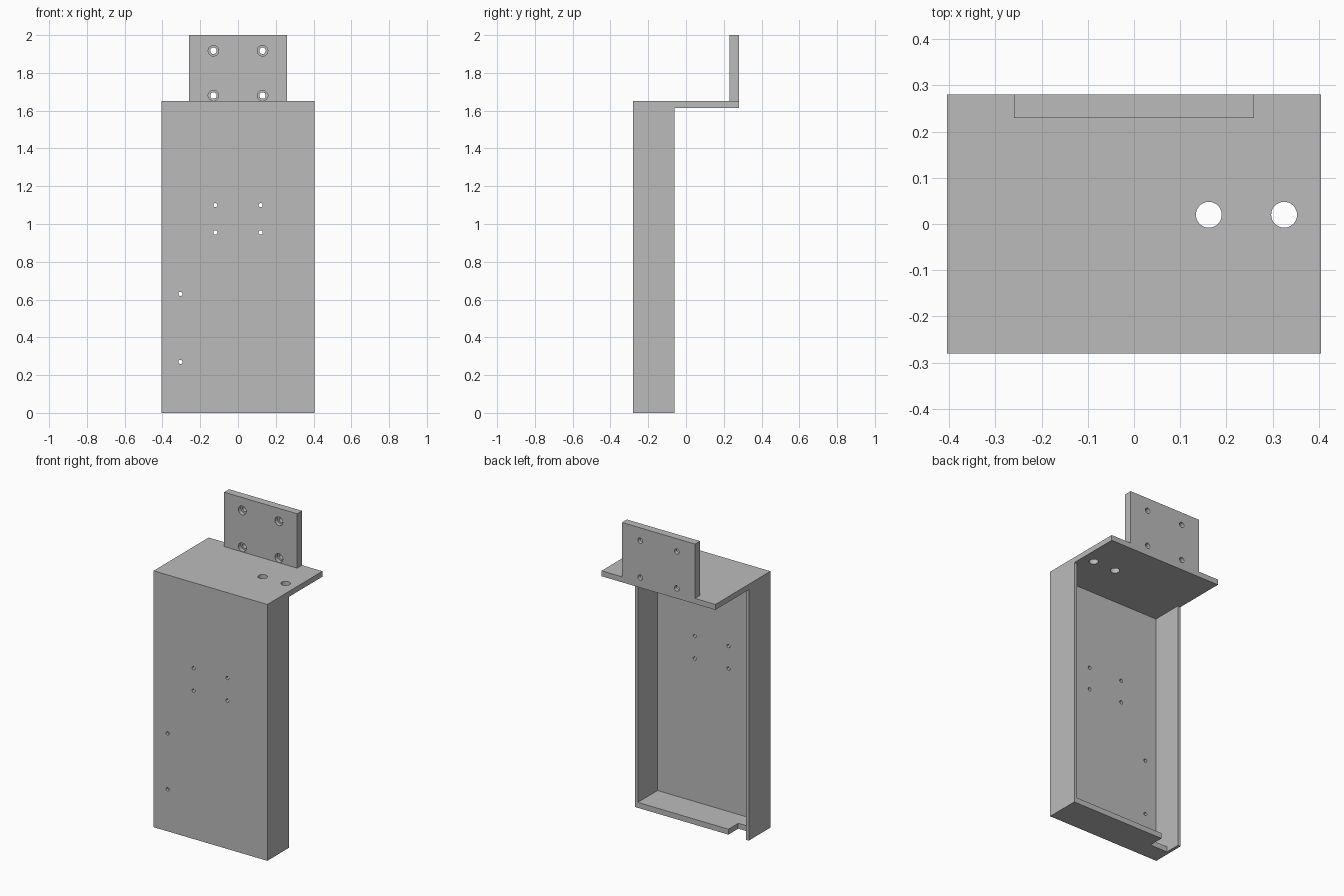
import bpy
import bmesh
from math import radians
from mathutils import Matrix, Vector

cube = bpy.data.objects.get("Cube")
if cube:
    bpy.data.objects.remove(cube, do_unlink=True)

grey = bpy.data.materials.new("plain grey")
grey.use_nodes = True
GREY = (0.5, 0.5, 0.5, 1)
grey.diffuse_color = GREY
grey.node_tree.nodes["Principled BSDF"].inputs["Base Color"].default_value = GREY


def add_object(name, bm):
    bmesh.ops.recalc_face_normals(bm, faces=bm.faces)
    mesh = bpy.data.meshes.new(name)
    bm.to_mesh(mesh)
    bm.free()
    mesh.materials.append(grey)
    obj = bpy.data.objects.new(name, mesh)
    bpy.context.collection.objects.link(obj)
    return obj


def box(name, low, high):
    low, high = Vector(low), Vector(high)
    bm = bmesh.new()
    matrix = Matrix.Translation((low + high) / 2) @ Matrix.Diagonal((*(high - low), 1))
    bmesh.ops.create_cube(bm, size=1, matrix=matrix)
    return add_object(name, bm)


def rod(centre, radius, length, axis):
    bm = bmesh.new()
    turn = Matrix.Rotation(radians(90), 4, "X") if axis == "Y" else Matrix()
    bmesh.ops.create_cone(bm, cap_ends=True, segments=32, radius1=radius, radius2=radius,
                          depth=length, matrix=Matrix.Translation(centre) @ turn)
    return add_object("hole_cutter", bm)


def cut(target, cutter):
    """Subtract the cutter, keep the result and discard the cutter."""
    cutter.hide_render = True
    mod = target.modifiers.new("cut", "BOOLEAN")
    mod.operation, mod.solver, mod.object = "DIFFERENCE", "EXACT", cutter
    bpy.context.view_layer.objects.active = target
    bpy.ops.object.modifier_apply(modifier=mod.name)
    bpy.data.objects.remove(cutter, do_unlink=True)


# Main dimensions
HALF_W, FRONT, BACK, REAR = 0.405, -0.28, -0.06, 0.28
TOP, SLAB, WALL = 1.65, 0.035, 0.02

# Casing with its overhanging shelf: an L profile extruded across the width
profile = [(FRONT, 0), (BACK, 0), (BACK, TOP - SLAB), (REAR, TOP - SLAB), (REAR, TOP), (FRONT, TOP)]
bm = bmesh.new()
side = bm.faces.new([bm.verts.new((-HALF_W, y, z)) for y, z in profile])
extruded = bmesh.ops.extrude_face_region(bm, geom=[side])
moved = [v for v in extruded["geom"] if isinstance(v, bmesh.types.BMVert)]
bmesh.ops.translate(bm, verts=moved, vec=(2 * HALF_W, 0, 0))
casing = add_object("casing_and_shelf", bm)

# Open rear cavity, and the cable notch in the floor
inner = HALF_W - WALL
cut(casing, box("cavity", (-inner, FRONT + WALL, SLAB), (inner, 0.1, TOP - SLAB)))
cut(casing, box("notch", (-inner, -0.16, -0.1), (-0.26, 0.1, 0.1)))

# Small holes through the front wall
front_holes = [(x, z) for x in (-0.12, 0.12) for z in (0.955, 1.10)]
front_holes += [(-0.305, z) for z in (0.27, 0.63)]
for x, z in front_holes:
    cut(casing, rod((x, FRONT, z), 0.011, 0.1, "Y"))

# Two holes through the shelf
for x in (0.162, 0.325):
    cut(casing, rod((x, 0.02, TOP), 0.028, 0.2, "Z"))

# Upright mounting plate with counterbored screw holes
plate = box("mounting_plate", (-0.26, 0.23, TOP), (0.26, REAR, 2))
for x in (-0.13, 0.13):
    for z in (1.68, 1.917):
        cut(plate, rod((x, 0.25, z), 0.017, 0.2, "Y"))
        cut(plate, rod((x, 0.23, z), 0.028, 0.05, "Y"))

# Smooth hole walls, crisp edges
for obj in (casing, plate):
    bpy.ops.object.select_all(action="DESELECT")
    obj.select_set(True)
    bpy.context.view_layer.objects.active = obj
    bpy.ops.object.shade_smooth_by_angle(angle=radians(30))
